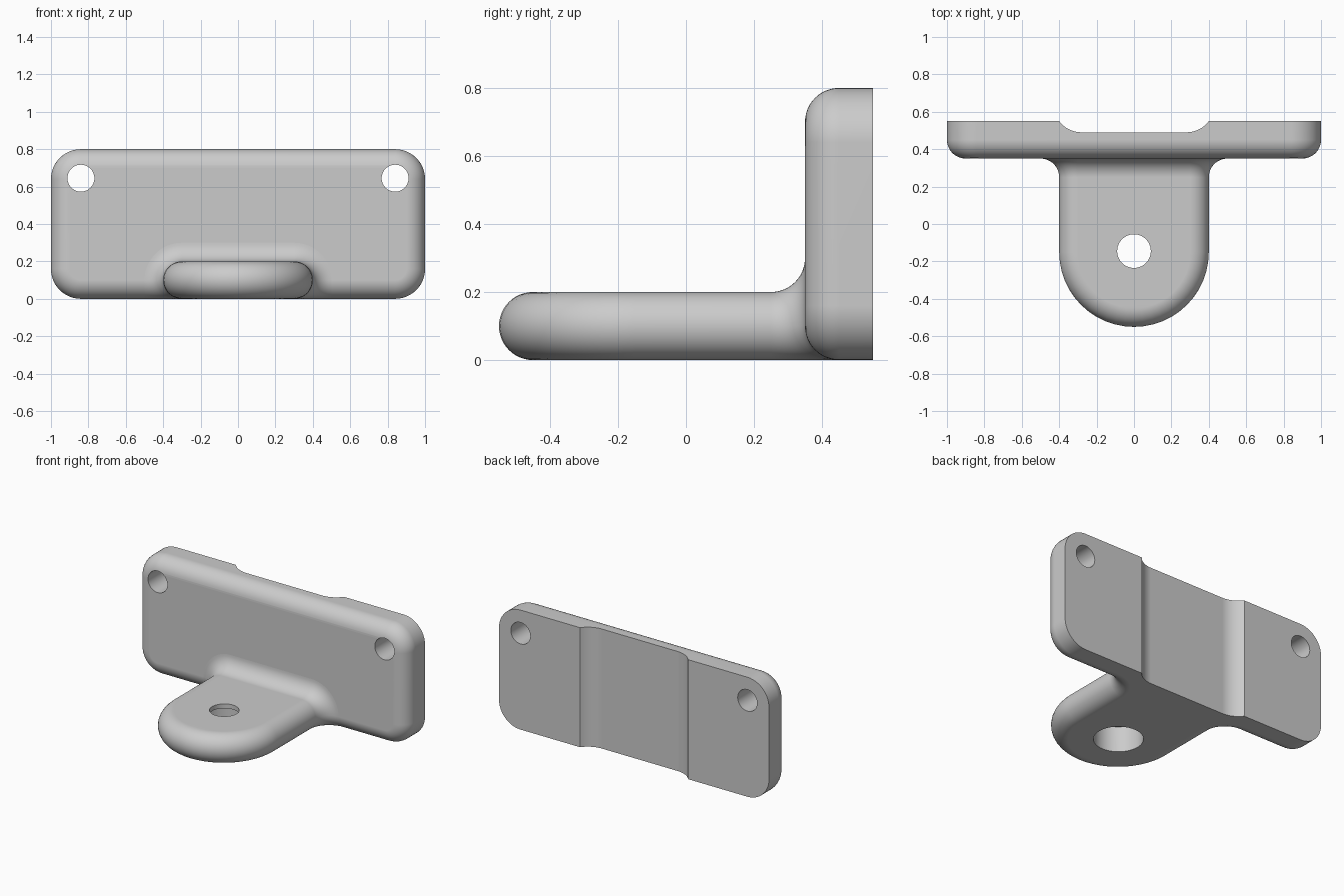
import bpy, bmesh
from math import sin, cos, pi, radians, sqrt, asin
from mathutils import Matrix

if "Cube" in bpy.data.objects:
    bpy.data.objects.remove(bpy.data.objects["Cube"])

STEPS = 12
R = 0.1                     # edge and fillet radius
QUARTER = [i * pi / 2 / STEPS for i in range(STEPS + 1)]

grey = bpy.data.materials.new("plain grey")
grey.use_nodes = True
grey.diffuse_color = (0.6, 0.6, 0.6, 1)
grey.node_tree.nodes["Principled BSDF"].inputs["Base Color"].default_value = (0.6, 0.6, 0.6, 1)


def loft(name, rings):
    """Skin closed rings of points and cap both ends."""
    bm = bmesh.new()
    loops = [[bm.verts.new(p) for p in ring] for ring in rings]
    for a, b in zip(loops, loops[1:]):
        for i in range(len(a)):
            j = (i + 1) % len(a)
            bm.faces.new((a[i], a[j], b[j], b[i]))
    bm.faces.new(loops[0])
    bm.faces.new(loops[-1])
    bmesh.ops.remove_doubles(bm, verts=bm.verts, dist=1e-5)
    bmesh.ops.dissolve_degenerate(bm, dist=1e-5, edges=bm.edges)
    bmesh.ops.recalc_face_normals(bm, faces=bm.faces)
    mesh = bpy.data.meshes.new(name)
    bm.to_mesh(mesh)
    bm.free()
    obj = bpy.data.objects.new(name, mesh)
    bpy.context.collection.objects.link(obj)
    mesh.materials.append(grey)
    return obj


def cylinder(radius, start, end, axis):
    """Round cutter along y or z, centred on the origin of the other axes."""
    def ring(h):
        pts = [(radius * cos(a * pi / 24), radius * sin(a * pi / 24)) for a in range(48)]
        return [(u, h, v) if axis == "y" else (u, v, h) for u, v in pts]
    return loft("hole_cutter", [ring(start), ring(end)])


def cut(obj, cutter, offset=(0, 0, 0)):
    cutter.data.transform(Matrix.Translation(offset))
    cutter.hide_render = True
    mod = obj.modifiers.new("cut", "BOOLEAN")
    mod.operation, mod.solver, mod.object = "DIFFERENCE", "EXACT", cutter
    bpy.context.view_layer.objects.active = obj
    bpy.ops.object.modifier_apply(modifier=mod.name)
    bpy.data.objects.remove(cutter)


def finish(obj):
    bpy.ops.object.select_all(action="DESELECT")
    obj.select_set(True)
    bpy.context.view_layer.objects.active = obj
    bpy.ops.object.shade_smooth_by_angle(angle=radians(30))
    mod = obj.modifiers.new("flat faces stay flat", "WEIGHTED_NORMAL")
    mod.keep_sharp = True


# Back plate: rounded rectangle with a rounded front edge
def plate_ring(inset, y):
    ring = []
    for k, (sx, sz) in enumerate([(1, 1), (-1, 1), (-1, -1), (1, -1)]):
        for a in QUARTER:
            a += k * pi / 2
            ring.append((sx * 0.84 + (0.16 - inset) * cos(a), y,
                         0.4 + sz * 0.24 + (0.16 - inset) * sin(a)))
    return ring


plate = loft("back_plate",
             [plate_ring(R - R * sin(a), 0.45 - R * cos(a)) for a in QUARTER] + [plate_ring(0, 0.55)])

# Screw holes in the upper corners
for side in (-1, 1):
    cut(plate, cylinder(0.072, 0.2, 0.7, "y"), (side * 0.84, 0, 0.645))

# Shallow channel across the back, with curved sides
curve = 0.15
sweep = asin(0.12 / curve)
half = [(0.28 + curve * sin(sweep * i / 8), 0.49 + curve * (1 - cos(sweep * i / 8))) for i in range(9)]
half.append((0.4, 0.65))
profile = half + [(-x, y) for x, y in reversed(half)]
cut(plate, loft("channel_cutter", [[(x, y, z) for x, y in profile] for z in (-0.1, 0.9)]))

# Tongue: ribs run from the round nose back to the flared root
def rib(point):
    right = [point(i * pi / 2 / STEPS) for i in range(-STEPS, STEPS + 1)]
    return right + [(-x, y, z) for x, y, z in reversed(right)]


def nose(t):
    return lambda p: ((0.3 + R * cos(p)) * sin(t), -0.15 - (0.3 + R * cos(p)) * cos(t), R + R * sin(p))


def root(t):
    def point(p):
        if p >= 0:          # upper half swells into the plate
            grow = R + R * (1 - cos(t))
            return (0.3 + grow * cos(p), 0.25 + R * sin(t), R + grow * sin(p))
        flare = R + R * (1 - cos(p))     # lower half keeps the flat underside
        return (0.5 - flare * cos(t), 0.25 + flare * sin(t), R + R * sin(p))
    return point


ribs = [rib(nose(t)) for t in QUARTER] + [rib(root(t)) for t in QUARTER]
ribs.append([(x, 0.47, z) for x, y, z in ribs[-1]])
tongue = loft("tongue", ribs)

# Stepped hole through the tongue, wider underneath
cut(tongue, cylinder(0.09, -0.1, 0.4, "z"), (0, -0.145, 0))
cut(tongue, cylinder(0.15, -0.1, 0.17, "z"), (0, -0.145, 0))

for part in (plate, tongue):
    finish(part)
